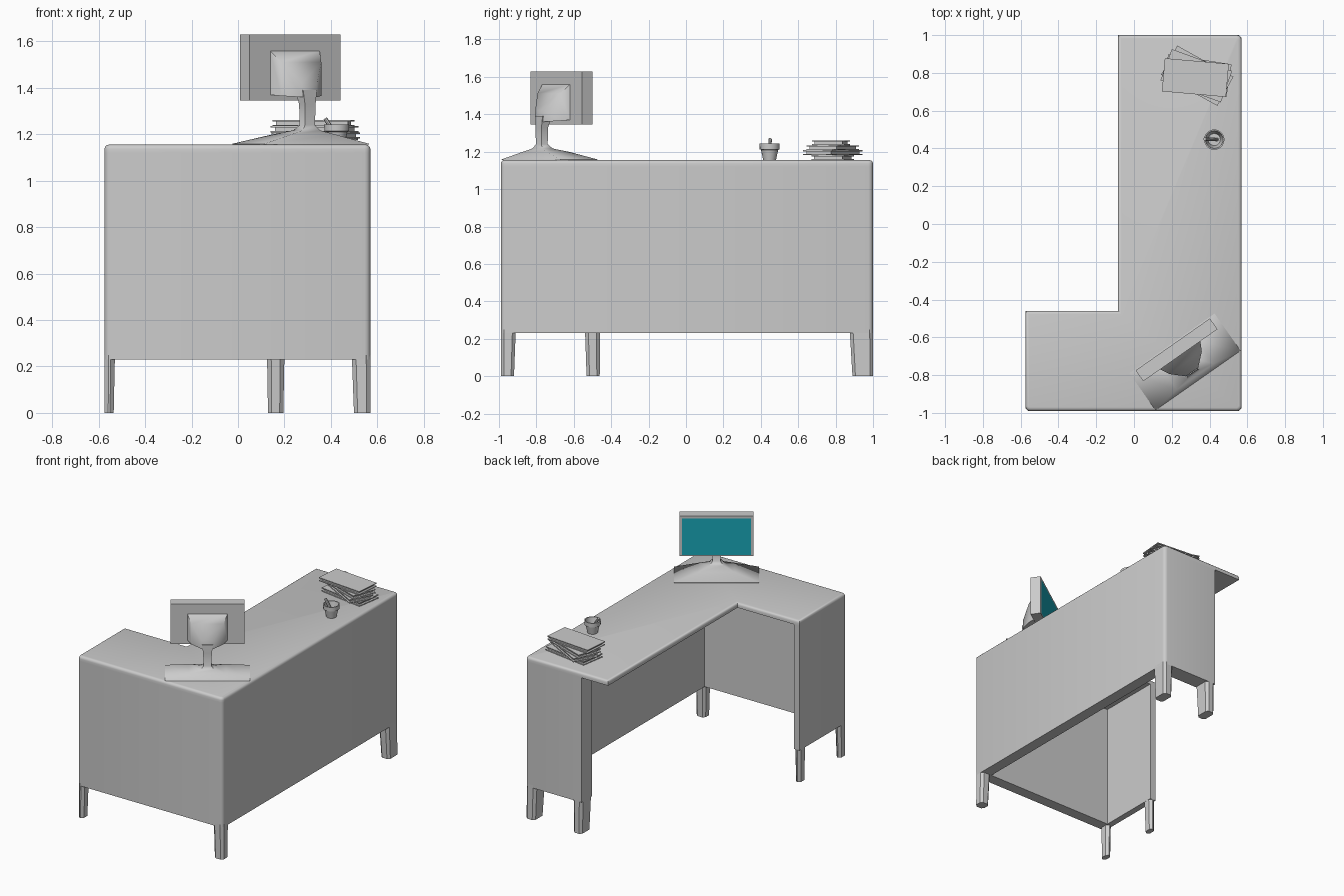
import bpy, bmesh, math
from mathutils import Matrix, Vector

if "Cube" in bpy.data.objects:
    bpy.data.objects.remove(bpy.data.objects["Cube"])

TOP = 1.155  # desk surface height


def finish(bm, name, angle=40, mat=None):
    bmesh.ops.recalc_face_normals(bm, faces=bm.faces)
    me = bpy.data.meshes.new(name)
    bm.to_mesh(me)
    bm.free()
    ob = bpy.data.objects.new(name, me)
    bpy.context.collection.objects.link(ob)
    if mat:
        me.materials.append(mat)
    if angle:
        bpy.ops.object.select_all(action='DESELECT')
        ob.select_set(True)
        bpy.context.view_layer.objects.active = ob
        bpy.ops.object.shade_smooth_by_angle(angle=math.radians(angle))
    return ob


def prism(name, outline, z0, z1, corners, r=0.025, round_top=False):
    """Extrude a plan outline; round the listed upright corners and maybe the top rim."""
    bm = bmesh.new()
    f = bm.faces.new([bm.verts.new((x, y, z0)) for x, y in outline])
    ext = bmesh.ops.extrude_face_region(bm, geom=[f])
    bmesh.ops.translate(bm, vec=(0, 0, z1 - z0),
                        verts=[g for g in ext['geom'] if isinstance(g, bmesh.types.BMVert)])

    def is_corner(e):
        a, b = (v.co for v in e.verts)
        upright = abs(a.z - b.z) > 1e-4
        return upright and any((a.xy - Vector(c)).length < 1e-3 for c in corners)
    bmesh.ops.bevel(bm, geom=[e for e in bm.edges if is_corner(e)], offset=r,
                    segments=3, profile=0.5, affect='EDGES')
    if round_top:
        rim = [e for e in bm.edges if all(abs(v.co.z - z1) < 1e-4 for v in e.verts)]
        bmesh.ops.bevel(bm, geom=rim, offset=0.018, segments=3, profile=0.5, affect='EDGES')
    return finish(bm, name)


def loft(name, loops, matrix=None, angle=40):
    """Skin a list of equal-length point loops and cap both ends."""
    bm = bmesh.new()
    rings = [[bm.verts.new(p) for p in lp] for lp in loops]
    n = len(rings[0])
    for a, b in zip(rings, rings[1:]):
        for i in range(n):
            bm.faces.new((a[i], a[(i + 1) % n], b[(i + 1) % n], b[i]))
    bm.faces.new(rings[0])
    bm.faces.new(rings[-1])
    if matrix:
        bm.transform(matrix)
    return finish(bm, name, angle)


def rect(x0, x1, y0, y1, z):
    return [(x0, y0, z), (x1, y0, z), (x1, y1, z), (x0, y1, z)]


def box(name, x0, x1, y0, y1, z0, z1, matrix=None):
    return loft(name, [rect(x0, x1, y0, y1, z0), rect(x0, x1, y0, y1, z1)], matrix, 30)


# L-shaped top
L, R, F, B = -0.575, 0.57, -0.99, 1.0
prism("desk_top", [(L, F), (R, F), (R, B), (-0.085, B), (-0.085, -0.46), (L, -0.46)],
      TOP - 0.035, TOP, [(L, F), (R, F), (R, B)], round_top=True)

# Continuous modesty panels under the top
prism("desk_panels", [(0.125, B), (R, B), (R, F), (L, F), (L, -0.46), (-0.53, -0.46),
                      (-0.53, -0.91), (0.49, -0.91), (0.49, 0.885), (0.125, 0.885)],
      0.23, TOP - 0.03, [(L, F), (R, F), (R, B)])

# Tapered legs: x range, y range, outer corner (kept upright)
legs = {"front_left_leg": (L, -0.53, F, -0.91, L, F),
        "front_right_leg": (0.49, R, F, -0.91, R, F),
        "side_leg": (L, -0.53, -0.54, -0.46, L, -0.47),
        "back_right_leg": (0.49, R, 0.875, B, R, B),
        "back_left_leg": (0.125, 0.2, 0.875, B, 0.16, B)}
for name, (x0, x1, y0, y1, cx, cy) in legs.items():
    def octagon(s, z, c=0.018):
        pts = [(x0 + c, y0), (x1 - c, y0), (x1, y0 + c), (x1, y1 - c),
               (x1 - c, y1), (x0 + c, y1), (x0, y1 - c), (x0, y0 + c)]
        return [(cx + (x - cx) * s, cy + (y - cy) * s, z) for x, y in pts]
    loft(name, [octagon(0.88, 0), octagon(1, 0.25)])

# Monitor, in its own frame: x along the screen, y towards the viewer
M = Matrix.Translation((0.27, -0.73, 0)) @ Matrix.Rotation(math.radians(35), 4, 'Z')
nk = -0.05  # neck position behind the centre
loft("monitor_stand", [
    rect(-0.275, 0.275, -0.12, 0.12, TOP), rect(-0.275, 0.275, -0.12, 0.12, TOP + 0.004),
    rect(-0.12, 0.12, nk - 0.045, 0.05, TOP + 0.043),
    rect(-0.045, 0.045, nk - 0.03, nk + 0.04, TOP + 0.062),
    rect(-0.026, 0.026, nk - 0.02, nk + 0.02, TOP + 0.085),
    rect(-0.028, 0.028, nk - 0.022, nk + 0.022, 1.33),
    rect(-0.036, 0.036, nk - 0.02, nk + 0.04, 1.39)], M, 60)
box("monitor_case", -0.24, 0.24, 0.043, 0.113, 1.345, 1.63, M)


def upright(w, y, z0, z1):
    return [(-w, y, z0), (w, y, z0), (w, y, z1), (-w, y, z1)]


loft("monitor_back", [upright(0.13, 0.044, 1.37, 1.56), upright(0.105, -0.005, 1.365, 1.51),
                      upright(0.04, -0.065, 1.36, 1.42)], M, 60)
teal = bpy.data.materials.new("screen_teal")
teal.diffuse_color = (0.01, 0.40, 0.50, 1)
teal.use_nodes = True
teal.node_tree.nodes["Principled BSDF"].inputs["Base Color"].default_value = teal.diffuse_color
bm = bmesh.new()
bm.faces.new([bm.verts.new(M @ Vector(p)) for p in upright(0.222, 0.1145, 1.352, 1.612)[::-1]])
finish(bm, "screen", 0, teal)

# Stack of books: two covers, a spine and an inset page block each
h = 0.0265
for i, (cx, cy, ang) in enumerate([(0.335, 0.785, -9), (0.335, 0.785, -29),
                                   (0.33, 0.785, -20), (0.325, 0.775, -5)]):
    m = Matrix.Translation((cx, cy, TOP + i * h)) @ Matrix.Rotation(math.radians(ang), 4, 'Z')
    box(f"book_{i}_bottom_cover", -0.17, 0.17, -0.088, 0.088, 0, 0.006, m)
    box(f"book_{i}_pages", -0.155, 0.155, -0.076, 0.076, 0.006, h - 0.006, m)
    box(f"book_{i}_top_cover", -0.17, 0.17, -0.088, 0.088, h - 0.006, h, m)

# Cup: revolved profile, hollow, with a rim lip
prof = [(0.034, 0), (0.046, 0.055), (0.053, 0.058), (0.054, 0.088), (0.047, 0.088), (0.032, 0.012)]


def ring(r, z, n=20):
    return [(r * math.cos(t * math.tau / n), r * math.sin(t * math.tau / n), z) for t in range(n)]


loft("cup", [ring(r, z) for r, z in prof], Matrix.Translation((0.425, 0.447, TOP)))

# Pencil leaning in the cup
a, b = Vector((0.44, 0.447, 1.172)), Vector((0.375, 0.45, 1.268))
d = b - a
loft("pencil", [ring(0.009, 0, 8), ring(0.009, d.length, 8)],
     Matrix.Translation(a) @ d.to_track_quat('Z', 'Y').to_matrix().to_4x4())
